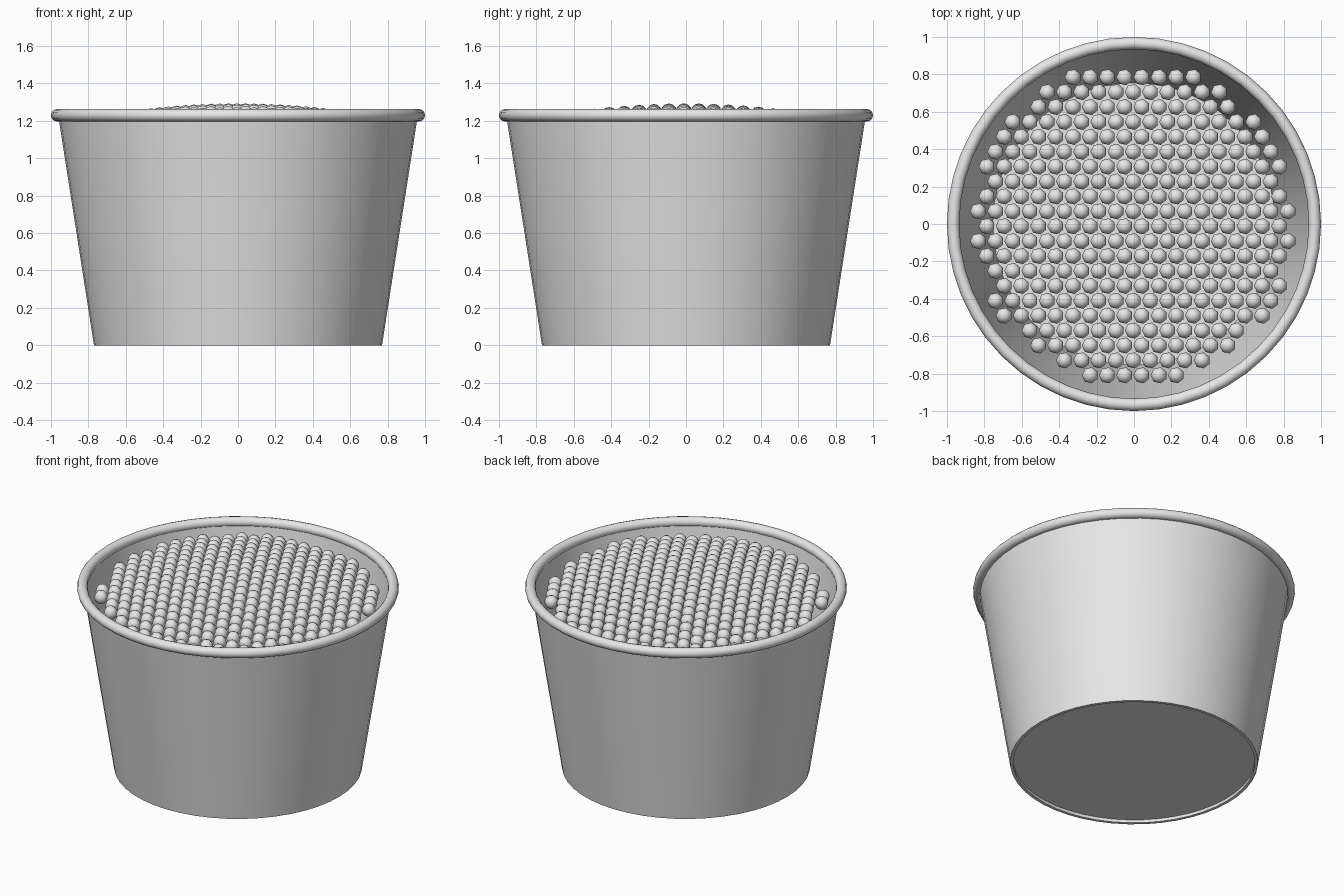
import bpy, bmesh, math
from mathutils import Matrix

cube = bpy.data.objects.get("Cube")
if cube:
    bpy.data.objects.remove(cube)

grey = bpy.data.materials.new("light_grey")
grey.use_nodes = True
colour = (0.8, 0.8, 0.8, 1)
grey.diffuse_color = colour
grey.node_tree.nodes["Principled BSDF"].inputs["Base Color"].default_value = colour


def finish(name, bm, smooth_angle):
    mesh = bpy.data.meshes.new(name)
    bmesh.ops.recalc_face_normals(bm, faces=bm.faces)
    bm.to_mesh(mesh)
    bm.free()
    mesh.materials.append(grey)
    obj = bpy.data.objects.new(name, mesh)
    bpy.context.collection.objects.link(obj)
    bpy.ops.object.select_all(action="DESELECT")
    obj.select_set(True)
    bpy.context.view_layer.objects.active = obj
    bpy.ops.object.shade_smooth_by_angle(angle=math.radians(smooth_angle))
    return obj


def lathe(name, profile, closed=False, steps=48):
    """Spin an (r, z) profile around the z axis."""
    bm = bmesh.new()
    verts = [bm.verts.new((r, 0, z)) for r, z in profile]
    pairs = list(zip(verts, verts[1:]))
    if closed:
        pairs.append((verts[-1], verts[0]))
    edges = [bm.edges.new(p) for p in pairs]
    bmesh.ops.spin(bm, geom=verts + edges, axis=(0, 0, 1), cent=(0, 0, 0),
                   angle=math.tau, steps=steps)
    bmesh.ops.remove_doubles(bm, verts=bm.verts, dist=0.0005)
    return finish(name, bm, 40)


# Tapered tub: recessed base, outer wall, lip and inner wall down to the floor
lathe("tub_wall", [(0, 0.02), (0.75, 0.02), (0.75, 0), (0.77, 0),
                   (0.96, 1.22), (0.94, 1.22), (0.755, 0.04), (0, 0.04)])

# Rolled rim around the mouth
tube = 0.033
ring = [(1 - tube + tube * math.cos(a), 1.23 + tube * math.sin(a))
        for a in (math.tau * i / 12 for i in range(12))]
lathe("rolled_rim", ring, closed=True)

# Domed layer of pellets in a hexagonal grid
pitch, radius, fill = 0.092, 0.044, 0.853
row_step = pitch * math.sqrt(3) / 2
bm = bmesh.new()
for row in range(-10, 11):
    y = row * row_step - 0.012
    shift = 0.041 if row % 2 == 0 else -0.005
    for col in range(-10, 11):
        x = col * pitch + shift
        d = math.hypot(x, y)
        if d < fill:
            z = 1.25 - 0.12 * d * d
            spot = Matrix.Translation((x, y, z)) @ Matrix.Rotation(math.pi / 2, 4, "Z")
            bmesh.ops.create_uvsphere(bm, u_segments=7, v_segments=6,
                                      radius=radius, matrix=spot)
finish("pellets", bm, 60)
